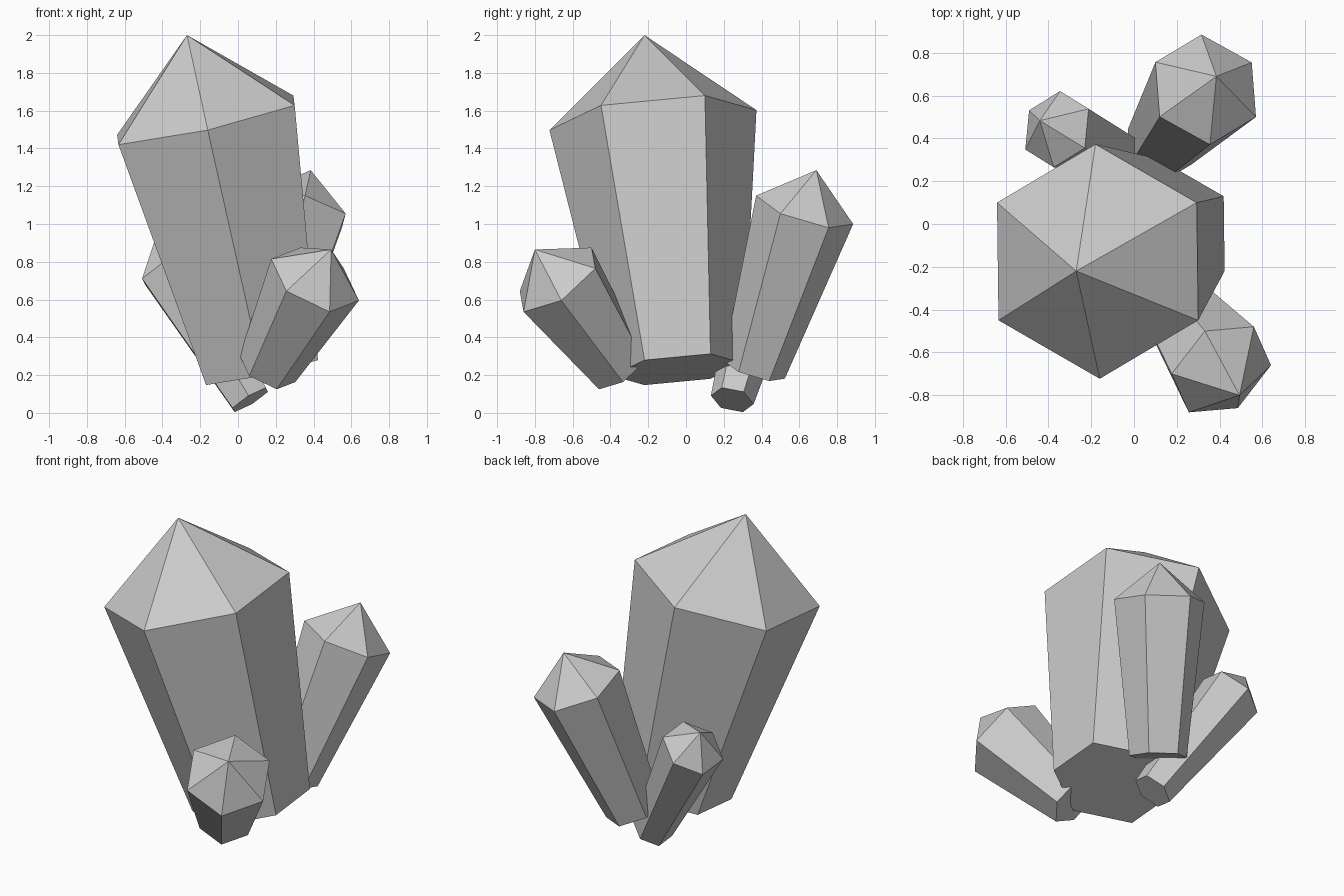
import bpy, bmesh
from mathutils import Vector

if "Cube" in bpy.data.objects:
    bpy.data.objects.remove(bpy.data.objects["Cube"])

BASE_SCALE = 0.635  # each shaft narrows towards its foot


def crystal(name, foot, shoulder, tip, spokes):
    """Tapered six-sided shaft with a pointed cap; three spokes mirror to six corners."""
    foot, shoulder = Vector(foot), Vector(shoulder)
    spokes = [Vector(s) for s in spokes]
    spokes += [-s for s in spokes]
    bm = bmesh.new()
    low = [bm.verts.new(foot + s * BASE_SCALE) for s in spokes]
    high = [bm.verts.new(shoulder + s) for s in spokes]
    apex = bm.verts.new(tip)
    bm.faces.new(low)
    for i in range(6):
        j = (i + 1) % 6
        bm.faces.new((low[i], low[j], high[j], high[i]))
        bm.faces.new((high[i], high[j], apex))
    bmesh.ops.recalc_face_normals(bm, faces=bm.faces)
    mesh = bpy.data.meshes.new(name)
    bm.to_mesh(mesh)
    bm.free()
    obj = bpy.data.objects.new(name, mesh)
    bpy.context.collection.objects.link(obj)


# Large central crystal
crystal("main_crystal", (0.125, -0.045, 0.23), (-0.17, -0.175, 1.55), (-0.27, -0.22, 2.0),
        [(0.463, 0.275, 0.13), (-0.01, 0.548, 0.053), (-0.47, 0.275, -0.078)])

# Tall crystal at the back right
crystal("back_right_crystal", (0.12, 0.36, 0.229), (0.335, 0.628, 1.075), (0.385, 0.69, 1.285),
        [(0.235, -0.128, -0.02), (0.215, 0.127, -0.095), (-0.02, 0.257, -0.075)])

# Short crystal leaning to the front right
crystal("front_right_crystal", (0.156, -0.346, 0.233), (0.408, -0.68, 0.705), (0.493, -0.80, 0.865),
        [(0.077, -0.18, -0.17), (0.232, 0.02, -0.11), (0.152, 0.20, 0.06)])

# Slim crystal leaning to the back left
crystal("back_left_crystal", (0.065, 0.245, 0.069), (-0.36, 0.443, 0.778), (-0.44, 0.483, 0.915),
        [(0.148, 0.095, 0.067), (0.015, 0.178, -0.035), (-0.13, 0.088, -0.102)])
